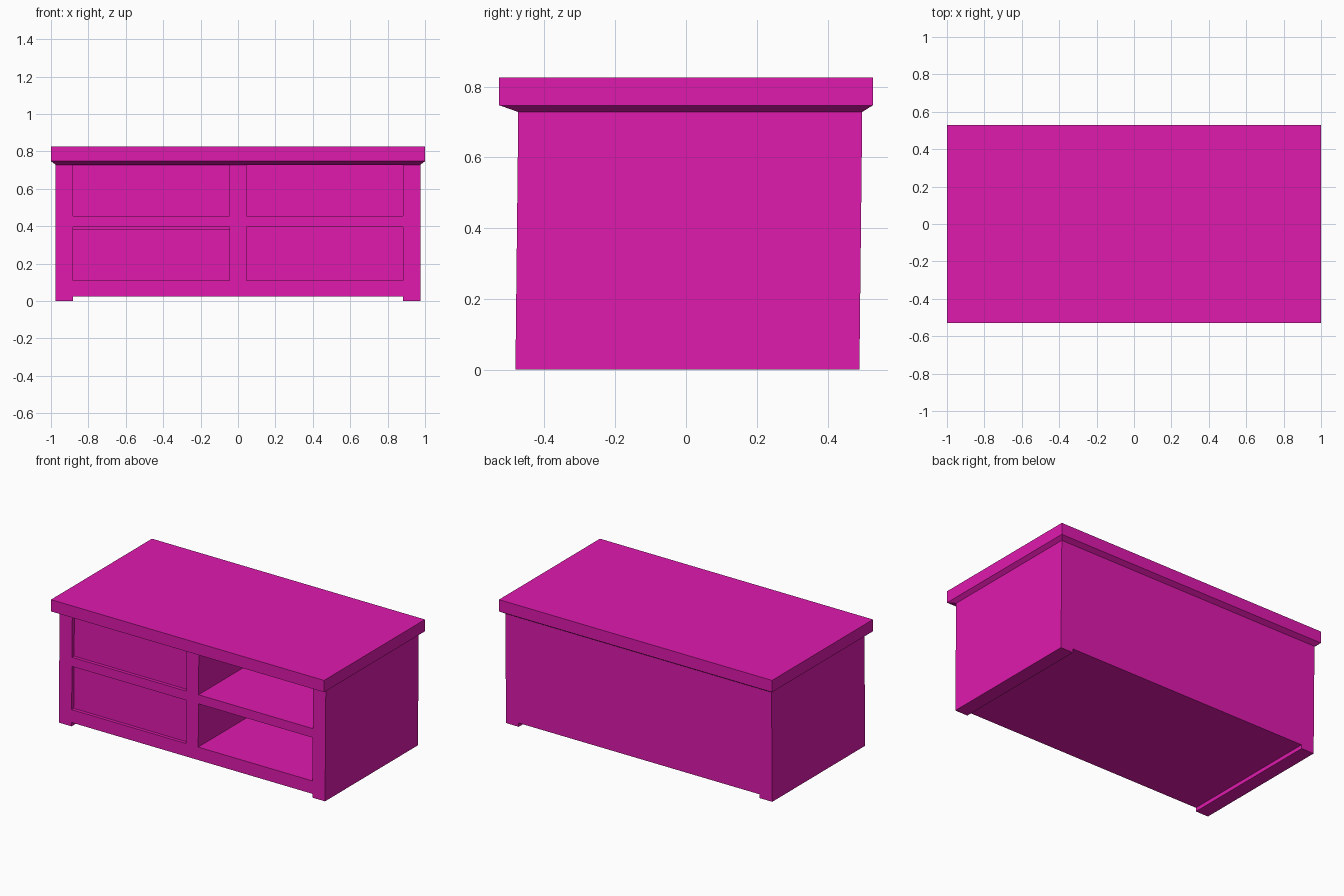
import bpy, bmesh

if "Cube" in bpy.data.objects:
    bpy.data.objects.remove(bpy.data.objects["Cube"])

mat = bpy.data.materials.new("magenta_paint")
mat.diffuse_color = (0.74, 0.01, 0.42, 1)
mat.use_nodes = True
mat.node_tree.nodes["Principled BSDF"].inputs["Base Color"].default_value = mat.diffuse_color

FRONT, BACK = -0.482, 0.490      # body depth at floor level
TOP_Z = 0.728                    # underside of the table top
LEAN = 0.008 / TOP_Z             # body leans slightly backwards


def finish(name, bm):
    bmesh.ops.recalc_face_normals(bm, faces=bm.faces)
    mesh = bpy.data.meshes.new(name)
    bm.to_mesh(mesh)
    bm.free()
    mesh.materials.append(mat)
    obj = bpy.data.objects.new(name, mesh)
    bpy.context.collection.objects.link(obj)
    return obj


def box(name, x, y, z):
    """Box from (min, max) pairs, following the lean of the body."""
    bm = bmesh.new()
    bmesh.ops.create_cube(bm, size=1)
    for v in bm.verts:
        px, py, pz = (r[1] if c > 0 else r[0] for c, r in zip(v.co, (x, y, z)))
        v.co = (px, py + LEAN * pz, pz)
    return finish(name, bm)


# Table top: slab with a chamfered underside
bm = bmesh.new()
rings = []
for hx, y0, y1, z in ((0.975, -0.474, 0.498, TOP_Z),
                      (1.0, -0.528, 0.528, 0.747),
                      (1.0, -0.528, 0.528, 0.825)):
    rings.append([bm.verts.new(p) for p in
                  ((-hx, y0, z), (hx, y0, z), (hx, y1, z), (-hx, y1, z))])
bm.faces.new(rings[0])
bm.faces.new(rings[-1])
for a, b in zip(rings, rings[1:]):
    for i in range(4):
        j = (i + 1) % 4
        bm.faces.new((a[i], a[j], b[j], b[i]))
finish("table_top", bm)

# Side walls reaching the floor, forming the feet
box("left_side", (-0.975, -0.882), (FRONT, BACK), (0, TOP_Z))
box("right_side", (0.882, 0.975), (FRONT, BACK), (0, TOP_Z))

# Base, back and middle divider
IN_BACK = BACK - 0.02
box("base", (-0.882, 0.882), (FRONT, BACK), (0.025, 0.11))
box("back_panel", (-0.882, 0.882), (IN_BACK, BACK), (0.11, TOP_Z))
box("divider", (-0.045, 0.045), (FRONT, IN_BACK), (0.11, TOP_Z))

# Shelves on both sides of the divider
for side, x in (("left", (-0.882, -0.045)), ("right", (0.045, 0.882))):
    box(side + "_shelf", x, (FRONT, IN_BACK), (0.395, 0.455))

# Recessed drawer fronts closing the left bays
for level, z in (("lower", (0.11, 0.385)), ("upper", (0.455, TOP_Z))):
    box(level + "_drawer", (-0.882, -0.045), (FRONT + 0.022, FRONT + 0.06), z)
